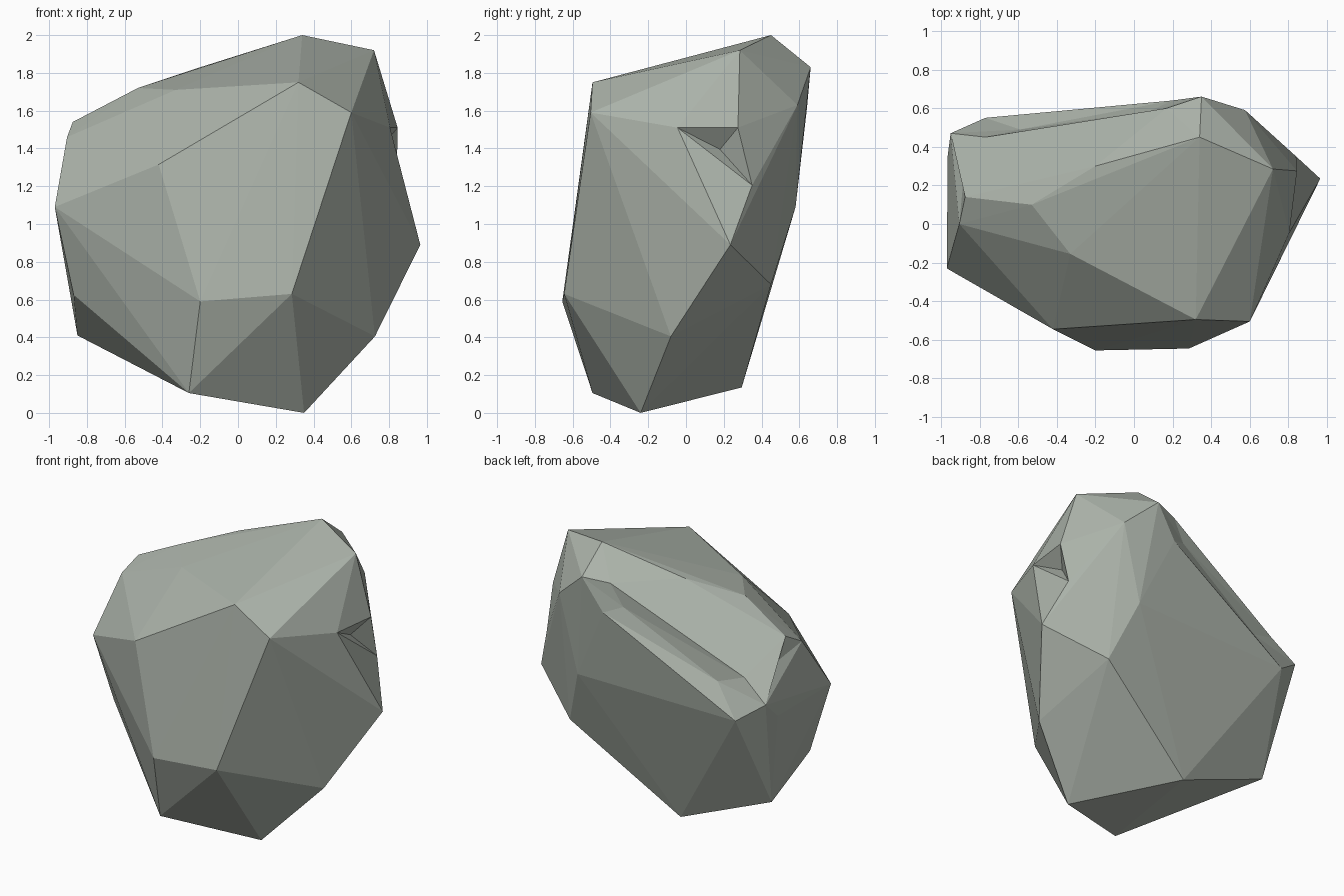
import bpy, bmesh
from mathutils import Vector

if "Cube" in bpy.data.objects:
    bpy.data.objects.remove(bpy.data.objects["Cube"])

# corner points of the chipped boulder, grouped by side
BACK_GROOVE = [(.35, .66, 1.83), (.17, .60, 1.81), (-.33, .51, 1.51), (-.77, .45, 1.34),
               (-.95, .47, 1.20), (-.77, .55, 1.07), (.20, .64, 1.61)]
SIDE_CHIP = [(.805, -.045, 1.51), (.845, .275, 1.51), (.84, .35, 1.205)]
SIDE_TIP = (.965, .235, .89)
CROWN = [(.34, .45, 2.0), (.72, .285, 1.92), (.32, -.495, 1.75), (.60, -.505, 1.59),
         (-.33, -.155, 1.71), (-.53, .10, 1.72), (-.20, .30, 1.83),
         (-.875, .14, 1.54), (-.905, 0, 1.46)]
BELLY = [(-.97, -.23, 1.09), (-.42, -.545, 1.315), (-.20, -.655, .59), (.285, -.645, .63),
         (.575, .59, 1.63), (.44, .58, 1.09), (.59, .45, .68),
         (-.965, .355, 1.085), (-.87, -.14, .625)]
BASE = [(.725, -.08, .405), (.35, -.24, 0), (-.26, -.495, .105),
        (-.165, .295, .135), (-.85, .26, .41)]

# faceted body
bm = bmesh.new()
for p in BACK_GROOVE + SIDE_CHIP + [SIDE_TIP] + CROWN + BELLY + BASE:
    bm.verts.new(p)
bmesh.ops.convex_hull(bm, input=bm.verts[:])
loose = [v for v in bm.verts if not v.link_faces]
bmesh.ops.delete(bm, geom=loose, context='VERTS')


def corner(p):
    return min(bm.verts, key=lambda v: (v.co - Vector(p)).length)


def dent(rim, floor):
    """Open the faces lying inside the rim and refill them down to floor points."""
    inside = {corner(p) for p in rim}
    faces = [f for f in bm.faces if all(v in inside for v in f.verts)]
    if not faces:
        return
    bmesh.ops.delete(bm, geom=faces, context='FACES')
    edges = [e for e in bm.edges if len(e.link_faces) == 1]
    low = [bm.verts.new(p) for p in floor]
    for e in edges:
        mid = (e.verts[0].co + e.verts[1].co) / 2
        v = min(low, key=lambda q: (q.co - mid).length)
        bm.faces.new((e.verts[0], e.verts[1], v))
    bmesh.ops.holes_fill(bm, edges=bm.edges[:], sides=6)


# turn the edge above the side tip so the chip has its own triangle
crossing = bm.edges.get((corner(SIDE_CHIP[1]), corner(SIDE_TIP)))
if crossing:
    bmesh.utils.edge_rotate(crossing)

# long groove across the back and the chips on each side
dent(BACK_GROOVE, [(.08, .585, 1.66), (-.59, .49, 1.28)])
dent(SIDE_CHIP, [(.75, .18, 1.395)])
dent([(-.875, .14, 1.54), (-.905, 0, 1.46), (-.95, .47, 1.20)], [(-.88, .27, 1.40)])

bmesh.ops.triangulate(bm, faces=[f for f in bm.faces if len(f.verts) > 3])
bmesh.ops.recalc_face_normals(bm, faces=bm.faces[:])
mesh = bpy.data.meshes.new("boulder")
bm.to_mesh(mesh)
bm.free()

# grey-green stone
stone = bpy.data.materials.new("stone")
stone.diffuse_color = (.41, .45, .40, 1)
stone.use_nodes = True
stone.node_tree.nodes["Principled BSDF"].inputs["Base Color"].default_value = stone.diffuse_color
mesh.materials.append(stone)
bpy.context.collection.objects.link(bpy.data.objects.new("boulder", mesh))
